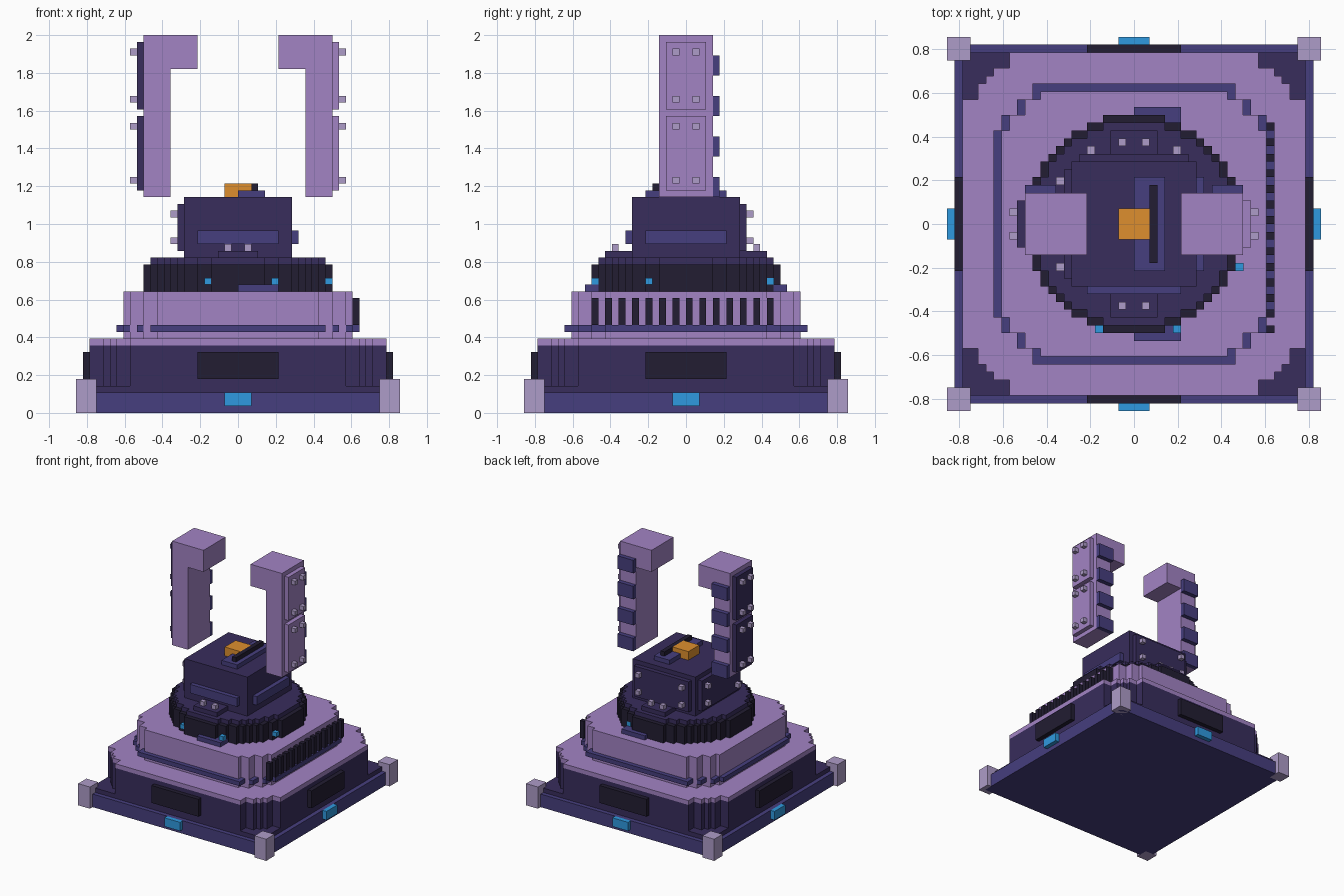
import bpy, bmesh, math

if "Cube" in bpy.data.objects:
    bpy.data.objects.remove(bpy.data.objects["Cube"])

V = 1 / 28  # one block; all sizes below are in blocks


def material(name, hexcode):
    def lin(c):
        return c / 12.92 if c <= 0.04045 else ((c + 0.055) / 1.055) ** 2.4
    m = bpy.data.materials.new(name)
    m.diffuse_color = [lin(int(hexcode[i:i + 2], 16) / 255) for i in (0, 2, 4)] + [1]
    m.use_nodes = True
    m.node_tree.nodes["Principled BSDF"].inputs["Base Color"].default_value = m.diffuse_color
    return m


NAVY = material("navy", "382d5c")
SLATE = material("slate", "463e7e")
BLACK = material("black", "221d32")
LILAC = material("lilac", "a283c4")
PALE = material("pale", "ae9cc8")
BLUE = material("blue", "2f9ae0")
ORANGE = material("orange", "de8f2e")


def finish(name, bm, mat):
    bmesh.ops.recalc_face_normals(bm, faces=bm.faces)
    bmesh.ops.scale(bm, vec=(V, V, V), verts=bm.verts)
    me = bpy.data.meshes.new(name)
    bm.to_mesh(me)
    bm.free()
    me.materials.append(mat)
    bpy.context.collection.objects.link(bpy.data.objects.new(name, me))


def boxes(name, mat, items):
    """One object from boxes given as (x0, x1, y0, y1, z0, z1)."""
    bm = bmesh.new()
    for b in items:
        vs = bmesh.ops.create_cube(bm, size=1)["verts"]
        for v in vs:
            for a in range(3):
                v.co[a] = b[2 * a] if v.co[a] < 0 else b[2 * a + 1]
    finish(name, bm, mat)


def prism(name, mat, outline, plane, lo, hi):
    """Extrude a 2D outline: plane 'z' = seen from above, 'y' = seen from the front."""
    bm = bmesh.new()
    pts = [(a, b, lo) if plane == "z" else (a, lo, b) for a, b in outline]
    f = bm.faces.new([bm.verts.new(p) for p in pts])
    ext = bmesh.ops.extrude_face_region(bm, geom=[f])["geom"]
    shift = (0, 0, hi - lo) if plane == "z" else (0, hi - lo, 0)
    bmesh.ops.translate(bm, vec=shift, verts=[g for g in ext if isinstance(g, bmesh.types.BMVert)])
    finish(name, bm, mat)


def stepped(corners):
    """Four-way symmetric outline from the outer stair corners of one quadrant."""
    q = [corners[0]]
    for (x0, _), (x1, y1) in zip(corners, corners[1:]):
        q += [(x0, y1), (x1, y1)]
    r = q[::-1]
    return (q + [(x, -y) for x, y in r] + [(-x, -y) for x, y in q] + [(-x, y) for x, y in r])


def circle(r):
    corners, last = [], 0
    for j in range(r - 1, -1, -1):
        n = int(math.sqrt(r * r - (j + 0.5) ** 2) + 0.5)
        if n > last:
            corners.append((n, j + 1))
            last = n
    return stepped(corners)


def mirror(b, axes):
    """Copies of a box mirrored over the given axes (0 = x, 1 = y)."""
    out = [b]
    for a in axes:
        for c in list(out):
            c = list(c)
            c[2 * a], c[2 * a + 1] = -c[2 * a + 1], -c[2 * a]
            out.append(tuple(c))
    return out


def four_sides(half, inner, outer, z0, z1):
    return (mirror((-half, half, inner, outer, z0, z1), [1])
            + mirror((inner, outer, -half, half, z0, z1), [0]))


# base
boxes("base_plate", SLATE, [(-23, 23, -23, 23, 0, 3)])
boxes("corner_feet", PALE, mirror((21, 24, 21, 24, 0, 5), [0, 1]))
boxes("base_lights", BLUE, four_sides(2, 23, 24, 1, 3))
boxes("base_ledge", NAVY, [(-22, 22, -22, 22, 3, 4)])
base = stepped([(16, 22), (18, 20), (19, 19), (20, 18), (22, 16)])
prism("base_body", NAVY, base, "z", 4, 10)
prism("base_deck", LILAC, base, "z", 10, 11)
boxes("base_panels", BLACK, four_sides(6, 22, 23, 5, 9))

# middle tier with trim and side vents
prism("middle_tier", LILAC, stepped([(12, 17), (14, 16), (16, 14), (17, 12)]), "z", 11, 18)
boxes("tier_trim", SLATE,
      mirror((-13, 13, 17, 18, 12, 13), [1]) + mirror((17, 18, -12, 12, 12, 13), [0])
      + mirror((12, 13, 16, 17, 12, 13), [0, 1]) + mirror((14, 15, 14, 16, 12, 13), [0, 1])
      + mirror((16, 17, 12, 14, 12, 13), [0, 1]))
boxes("side_vents", BLACK, [(17, 18, y, y + 1, 13, 17) for y in range(-14, 14, 2)])

# turntable
prism("turntable", BLACK, circle(14), "z", 18, 22)
prism("turntable_top", NAVY, circle(13), "z", 22, 23)
boxes("turntable_lights", BLUE, [(x, x + 1.02, y, y + 1.02, 19, 20)
                                 for x, y in ((-5, -14), (5, -14), (13, -6), (5, 12))])
boxes("turntable_clamps", SLATE, mirror((0, 6, 12, 15, 18, 19), [1]))

# neck block
boxes("neck", NAVY, [(-8, 8, -8, 8, 23, 32)])
boxes("neck_steps", NAVY, mirror((-3, 3, 8, 12, 23, 24), [1]))
boxes("neck_plates", NAVY, [(-7, 7, 8, 9, 24, 31), (-9, -8, -7, 7, 24, 31)])
boxes("neck_bars", SLATE, [(-6, 6, -9, -8, 25, 27), (8, 9, -6, 6, 25, 27)])
bolts = mirror((1, 2, 10, 11, 24, 25), [0, 1])
for z in (25, 29):
    bolts += mirror((5, 6, 9, 10, z, z + 1), [0]) + mirror((-10, -9, 5, 6, z, z + 1), [1])
boxes("neck_bolts", PALE, bolts)
boxes("top_button", ORANGE, [(-2, 2, -2, 2, 32, 34)])
boxes("top_rail", SLATE, [(0, 4, -6, 6, 32, 33)])
boxes("top_slot", BLACK, [(2, 3, -5, 5, 33, 34)])

# hooked arms with outer plates, bolts and rear ribs
hook = [(10, 32), (14, 32), (14, 56), (6, 56), (6, 51), (10, 51)]
for side, s, plate in (("left", -1, NAVY), ("right", 1, LILAC)):
    def place(b):
        return mirror(b, [0])[1] if s < 0 else b
    prism(side + "_arm", LILAC, [(s * x, z) for x, z in hook], "y", -4, 4)
    boxes(side + "_arm_plates", plate, [place((14, 15, -3, 3, a, b)) for a, b in ((33, 44), (45, 55))])
    boxes(side + "_arm_bolts", PALE, [place((15, 16, y, y + 1, z, z + 1))
                                      for z in (34, 42, 46, 53) for y in (-2, 1)])
    boxes(side + "_arm_ribs", SLATE, [place((10, 14, 4, 5, z, z + 3)) for z in (32, 38, 44, 50)])
